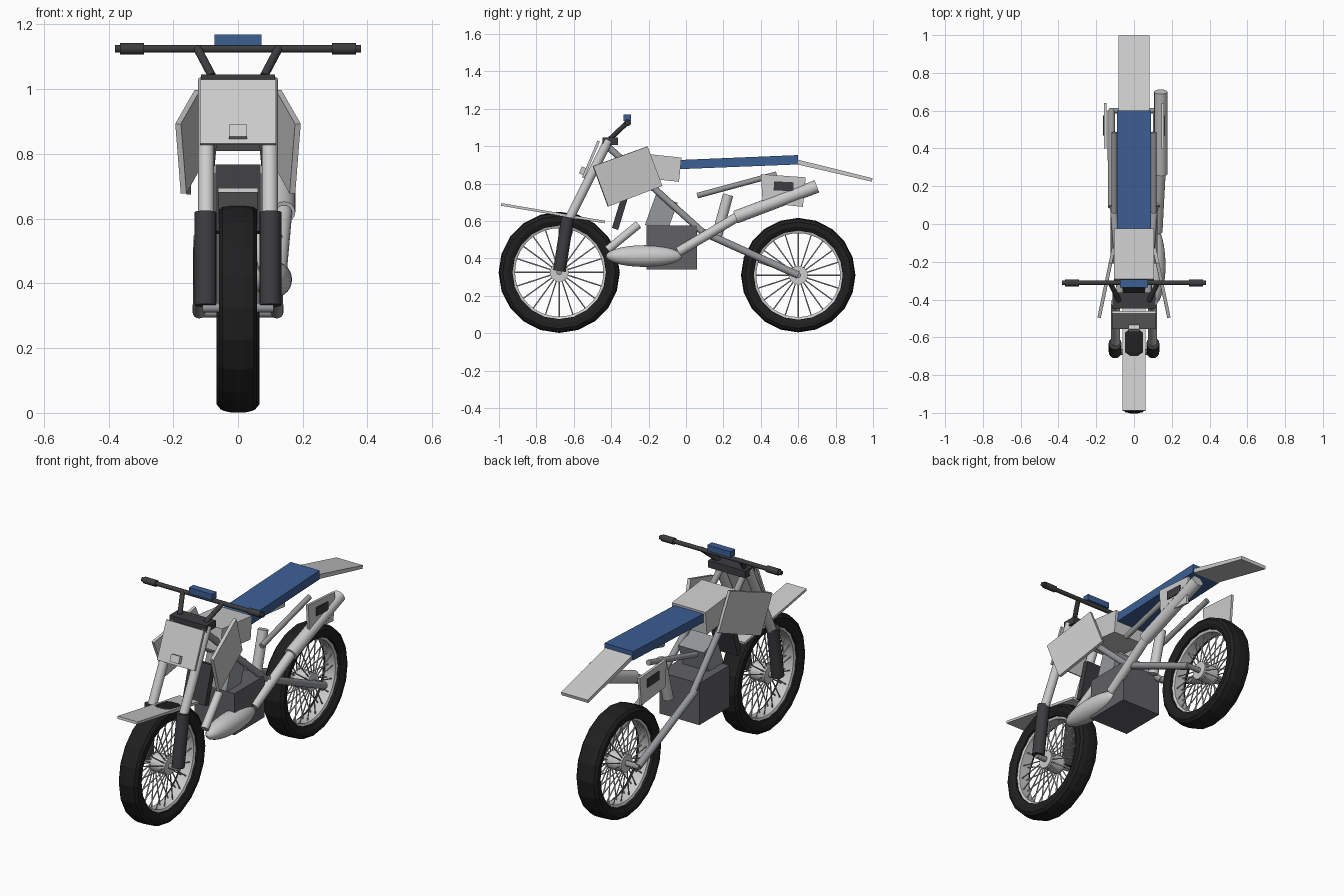
import bpy, bmesh, math
from mathutils import Vector, Matrix

if "Cube" in bpy.data.objects:
    bpy.data.objects.remove(bpy.data.objects["Cube"])


def material(name, r, g, b):
    m = bpy.data.materials.new(name)
    m.diffuse_color = (r, g, b, 1)
    m.use_nodes = True
    m.node_tree.nodes["Principled BSDF"].inputs["Base Color"].default_value = m.diffuse_color
    return m


RUBBER = material("rubber", .014, .014, .015)
DARK = material("dark_metal", .045, .046, .05)
IRON = material("engine_grey", .12, .12, .13)
BLUE = material("blue", .045, .115, .30)
CHROME = material("bright_metal", .78, .79, .80)
STEEL = material("frame_grey", .30, .31, .32)


def finish(name, bm, mat=None, smooth=False):
    bmesh.ops.recalc_face_normals(bm, faces=bm.faces[:])
    me = bpy.data.meshes.new(name)
    bm.to_mesh(me)
    bm.free()
    ob = bpy.data.objects.new(name, me)
    bpy.context.collection.objects.link(ob)
    if mat:
        me.materials.append(mat)
    if smooth:
        bpy.ops.object.select_all(action='DESELECT')
        ob.select_set(True)
        bpy.context.view_layer.objects.active = ob
        bpy.ops.object.shade_smooth_by_angle(angle=math.radians(40))
    return ob


def tubes(name, segs_list, mat=None, sides=16, smooth=True):
    """Capped cylinders given as (start, end, radius)."""
    bm = bmesh.new()
    for a, b, r in segs_list:
        a, b = Vector(a), Vector(b)
        d = b - a
        m = Matrix.Translation((a + b) / 2) @ d.to_track_quat('Z', 'Y').to_matrix().to_4x4()
        bmesh.ops.create_cone(bm, cap_ends=True, segments=sides, radius1=r, radius2=r,
                              depth=d.length, matrix=m)
    return finish(name, bm, mat, smooth)


def pair(a, b, r):
    """The same tube on both sides."""
    return [((s * a[0], *a[1:]), (s * b[0], *b[1:]), r) for s in (1, -1)]


def box(name, center, size, tilt=0, mat=None):
    bm = bmesh.new()
    m = (Matrix.Translation(center) @ Matrix.Rotation(math.radians(tilt), 4, 'X')
         @ Matrix.Diagonal((*size, 1)))
    bmesh.ops.create_cube(bm, size=1, matrix=m)
    return finish(name, bm, mat)


def slab(name, corners, thick, mat=None):
    """Flat plate through four corners, thickened both ways."""
    c = [Vector(p) for p in corners]
    n = (c[2] - c[0]).cross(c[3] - c[1]).normalized() * thick / 2
    bm = bmesh.new()
    lo = [bm.verts.new(p - n) for p in c]
    hi = [bm.verts.new(p + n) for p in c]
    bm.faces.new(lo)
    bm.faces.new(hi)
    for i in range(4):
        j = (i + 1) % 4
        bm.faces.new((lo[i], lo[j], hi[j], hi[i]))
    return finish(name, bm, mat)


def side_profile(name, yz, half, thick=None, mat=None, x=0):
    """Extrude a side outline across x."""
    w = thick / 2 if thick else half
    bm = bmesh.new()
    f = bm.faces.new([bm.verts.new((x - w, y, z)) for y, z in yz])
    ext = bmesh.ops.extrude_face_region(bm, geom=[f])
    bmesh.ops.translate(bm, vec=(2 * w, 0, 0),
                        verts=[v for v in ext['geom'] if isinstance(v, bmesh.types.BMVert)])
    if f.is_valid and len(bm.faces) == 5:
        bm.faces.new(list(f.verts))
    return finish(name, bm, mat)


def ring(name, profile, center, sides, mat, smooth=False):
    """Turn a closed (radius, x) section around the wheel axle."""
    bm = bmesh.new()
    loops = []
    for i in range(sides):
        a = 2 * math.pi * i / sides - math.pi / 2
        loops.append([bm.verts.new((x, center[1] + r * math.cos(a), center[2] + r * math.sin(a)))
                      for r, x in profile])
    n = len(profile)
    for i in range(sides):
        p, q = loops[i], loops[(i + 1) % sides]
        for k in range(n):
            bm.faces.new((p[k], p[(k + 1) % n], q[(k + 1) % n], q[k]))
    return finish(name, bm, mat, smooth)


def wheel(side, y, z, r, w, inner, axle):
    c = (0, y, z)
    half = [(inner, .8 * w), (inner + .35 * (r - inner), w), (r - .022, w), (r - .006, .8 * w), (r, .35 * w)]
    ring(side + "_tire", half + [(a, -b) for a, b in reversed(half)], c, 20, RUBBER)
    ring(side + "_rim", [(inner + .004, -.04), (inner + .004, .04), (inner - .014, .032),
                         (inner - .014, -.032)], c, 40, CHROME, True)
    tubes(side + "_hub", [((-.05, y, z), (.05, y, z), .05)], CHROME, 20)
    tubes(side + "_axle", [((-axle, y, z), (axle, y, z), .015)], STEEL, 12)
    spokes = []
    for i in range(20):
        a = 2 * math.pi * i / 20
        d = Vector((0, math.cos(a), math.sin(a)))
        for s in (-1, 1):
            spokes.append((Vector((s * .042, y, z)) + d * .04,
                           Vector((s * .014, y, z)) + d * (inner - .01), .0035))
    tubes(side + "_spokes", spokes, CHROME, 6)


wheel("front", -.678, .325, .324, .059, .25, .11)
wheel("rear", .60, .31, .306, .066, .238, .13)

# front fork, clamp and handlebar
tubes("fork_lower_legs", pair((.1, -.677, .332), (.1, -.632, .62), .034), DARK)
tubes("fork_upper_tubes", pair((.098, -.64, .58), (.098, -.415, 1.03), .025), CHROME)
box("fork_clamp", (0, -.405, 1.025), (.23, .085, .04), 0, DARK)
tubes("bar_risers", pair((.08, -.405, 1.04), (.125, -.315, 1.125), .013), DARK)
tubes("handlebar", [((-.38, -.312, 1.125), (.38, -.312, 1.125), .012)], DARK)
tubes("handlebar_grips", pair((.29, -.312, 1.125), (.365, -.312, 1.125), .018), DARK)
box("handlebar_pad", (0, -.315, 1.152), (.146, .04, .034), 0, BLUE)

# front plate, lamp and fender
slab("front_plate", [(-.117, -.55, .83), (.117, -.55, .83), (.117, -.467, 1.027), (-.117, -.467, 1.027)], .014)
box("front_lamp", (0, -.553, .868), (.056, .025, .04), -23)
slab("front_fender", [(-.062, -.988, .688), (.062, -.988, .688), (.062, -.435, .594), (-.062, -.435, .594)], .014)

# radiator, tank and shrouds
box("radiator", (0, -.348, .66), (.14, .035, .215), -17, DARK)
box("fuel_tank", (0, -.165, .888), (.21, .27, .13), -6)
for s, side in ((1, "right"), (-1, "left")):
    slab(side + "_shroud", [(s * .185, -.497, .893), (s * .125, -.207, .998),
                            (s * .108, -.128, .787), (s * .168, -.417, .677)], .018, None)

# seat and tail
side_profile("seat", [(-.03, .877), (.6, .902), (.6, .952), (-.028, .926)], .09, mat=BLUE)
side_profile("rear_fender", [(.595, .902), (.993, .81), (.997, .828), (.6, .927)], .083)

# engine
box("engine_block", (0, -.075, .457), (.25, .27, .235), 0, IRON)
box("engine_cylinder", (0, -.132, .638), (.16, .125, .17), -20, STEEL)

# frame, swingarm, shock
tubes("frame_tubes", pair((.07, -.41, .99), (.11, .1, .53), .018), STEEL)
tubes("swingarm", pair((.118, .09, .54), (.12, .6, .31), .02), STEEL)
tubes("subframe", pair((.105, .06, .735), (.105, .485, .85), .015), STEEL)
tubes("shock", [((0, .225, .74), (0, .16, .50), .028)], CHROME)

# side panels with dark insets
for s, side in ((1, "right"), (-1, "left")):
    side_profile(side + "_side_panel", [(.40, .85), (.64, .833), (.625, .675), (.41, .698)],
                 0, .014, x=s * .152)
    box(side + "_panel_inset", (s * .156, .522, .785), (.016, .105, .048), -3, DARK)

# exhaust
tubes("exhaust_header", [((.085, -.42, .445), (.06, -.255, .58), .022)], CHROME)
bm = bmesh.new()
bmesh.ops.create_uvsphere(bm, u_segments=24, v_segments=14, radius=1,
                          matrix=Matrix.Translation((.107, -.22, .412)) @ Matrix.Diagonal((.06, .208, .058, 1)))
finish("exhaust_chamber", bm, CHROME, True)
tubes("exhaust_pipe", [((.125, -.04, .435), (.142, .28, .625), .026)], CHROME)
tubes("exhaust_muffler", [((.142, .265, .62), (.142, .70, .785), .035)], CHROME)
